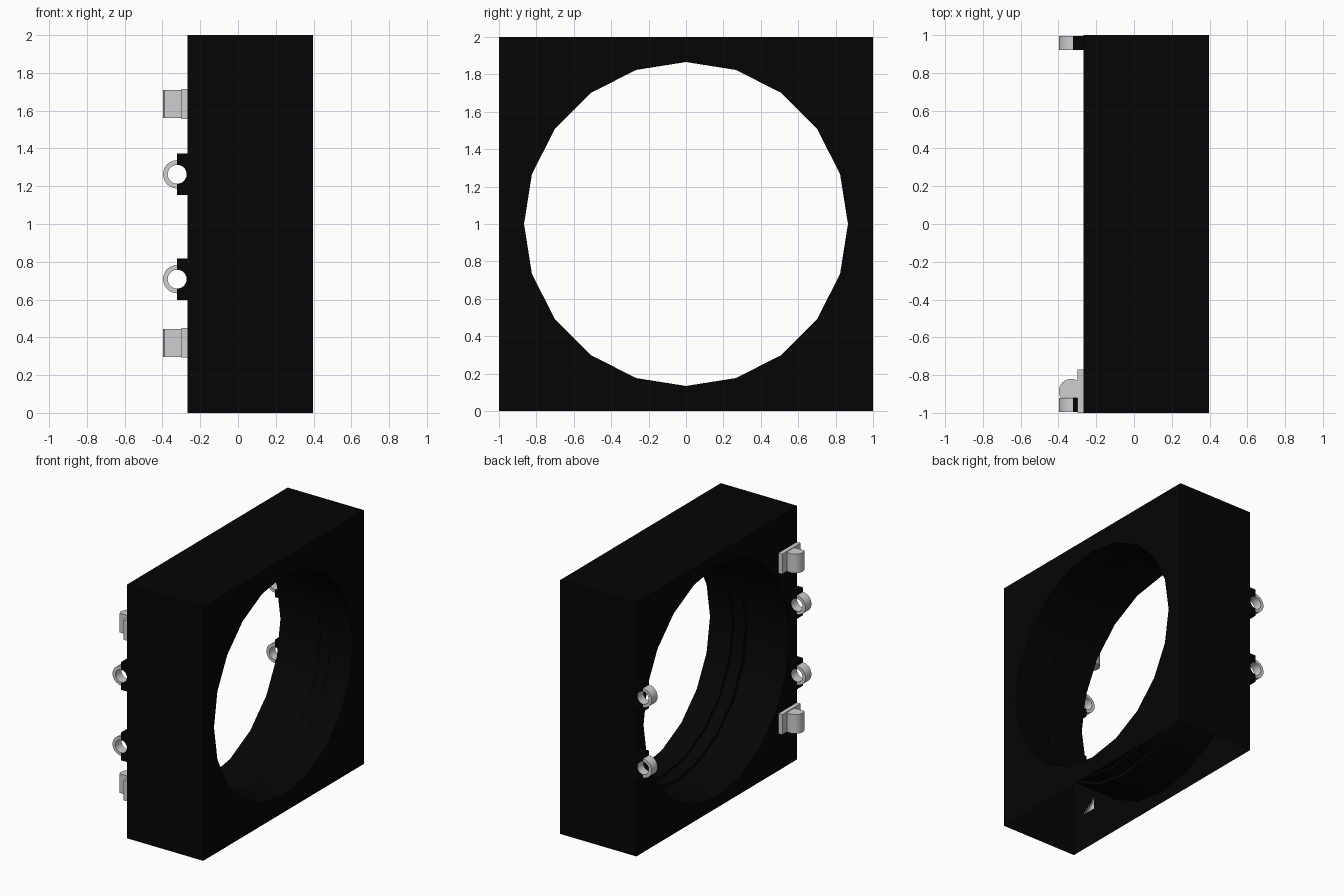
import bpy, bmesh, math
from mathutils import Vector

old = bpy.data.objects.get("Cube")
if old:
    bpy.data.objects.remove(old, do_unlink=True)


def material(name, value):
    m = bpy.data.materials.new(name)
    m.use_nodes = True
    colour = (value, value, value, 1)
    m.diffuse_color = colour
    m.node_tree.nodes["Principled BSDF"].inputs["Base Color"].default_value = colour
    return m


BLACK = material("black", 0.0015)
GREY = material("light grey", 0.62)


def finish(bm, name, mat):
    bmesh.ops.recalc_face_normals(bm, faces=bm.faces)
    mesh = bpy.data.meshes.new(name)
    bm.to_mesh(mesh)
    bm.free()
    mesh.materials.append(mat)
    obj = bpy.data.objects.new(name, mesh)
    bpy.context.collection.objects.link(obj)
    bpy.ops.object.select_all(action="DESELECT")
    obj.select_set(True)
    bpy.context.view_layer.objects.active = obj
    bpy.ops.object.shade_smooth_by_angle(angle=math.radians(30))
    return obj


def prism(name, outline, axis_vec, mat):
    """Extrude a closed outline of 3D points along a vector."""
    bm = bmesh.new()
    face = bm.faces.new([bm.verts.new(p) for p in outline])
    top = bmesh.ops.extrude_face_region(bm, geom=[face], use_keep_orig=True)
    verts = [v for v in top["geom"] if isinstance(v, bmesh.types.BMVert)]
    bmesh.ops.translate(bm, verts=verts, vec=Vector(axis_vec))
    return finish(bm, name, mat)


def arc(cx, cy, r, start, end, n):
    angles = [math.radians(start + (end - start) * i / n) for i in range(n + 1)]
    return [(cx + r * math.cos(a), cy + r * math.sin(a)) for a in angles]


# Case: open-bottomed shell with a stepped round duct through it
BACK, FRONT, SIDES = -0.267, 0.397, 20


def loop(bm, points):
    verts = [bm.verts.new(p) for p in points]
    edges = [bm.edges.new((v, verts[(i + 1) % len(verts)])) for i, v in enumerate(verts)]
    return verts, edges


def join(bm, a, b, indices):
    for i in indices:
        j = (i + 1) % len(a)
        bm.faces.new((a[i], a[j], b[j], b[i]))


def circle(x, r):
    return [(x, r * math.cos(math.tau * i / SIDES), 1 + r * math.sin(math.tau * i / SIDES))
            for i in range(SIDES)]


bm = bmesh.new()
squares = [loop(bm, [(x, -1, 0), (x, 1, 0), (x, 1, 2), (x, -1, 2)]) for x in (FRONT, BACK)]
duct = [(FRONT, 0.866), (0.2, 0.866), (0.2, 0.885), (0.1, 0.885), (0.1, 0.91), (BACK, 0.91)]
rings = [loop(bm, circle(x, r)) for x, r in duct]
for square, ring, side in ((squares[0], rings[0], 1), (squares[1], rings[-1], -1)):
    bmesh.ops.triangle_fill(bm, use_beauty=True, edges=square[1] + ring[1], normal=(side, 0, 0))
# remove any fill across the duct opening
caps = [f for f in bm.faces
        if math.hypot(f.calc_center_median().y, f.calc_center_median().z - 1) < 0.8]
bmesh.ops.delete(bm, geom=caps, context="FACES_ONLY")
for a, b in zip(rings, rings[1:]):
    join(bm, a[0], b[0], range(SIDES))
join(bm, squares[0][0], squares[1][0], (1, 2, 3))  # two sides and the top, no bottom
finish(bm, "case", BLACK)

# Cable rings: a grey half ring on a black notched base with a grey lining
RX, DEPTH = -0.322, 0.075
for y0, side in ((-0.995, "front"), (0.92, "back")):
    for z, level in ((0.708, "lower"), (1.263, "upper")):
        half = arc(RX, z, 0.075, 90, 270, 16) + arc(RX, z, 0.05, 270, 90, 16)
        prism(f"{level}_{side}_ring", [(x, y0, h) for x, h in half], (0, DEPTH, 0), GREY)
        base = [(BACK, z - 0.11), (BACK, z + 0.11), (RX, z + 0.11)]
        base += arc(RX, z, 0.05, 90, -90, 16) + [(RX, z - 0.11)]
        block = prism(f"{level}_{side}_ring_base", [(x, y0, h) for x, h in base],
                      (0, DEPTH, 0), BLACK)
        block.data.materials.append(GREY)
        for face in block.data.polygons:
            reach = math.hypot(face.center.x - RX, face.center.z - z)
            if abs(face.normal.y) < 0.5 and reach < 0.051:
                face.material_index = 1

# Hinge blocks: a flat plate with a rounded knuckle
for z, level in ((0.292, "lower"), (1.557, "upper")):
    plate = [(-0.30, -1), (BACK, -1), (BACK, -0.77), (-0.30, -0.77)]
    prism(f"{level}_hinge_plate", [(x, y, z) for x, y in plate], (0, 0, 0.158), GREY)
    knuckle = arc(-0.333, -0.885, 0.065, 59, 212, 18) + [(-0.30, -0.92)]
    prism(f"{level}_hinge_knuckle", [(x, y, z + 0.003) for x, y in knuckle], (0, 0, 0.15), GREY)
